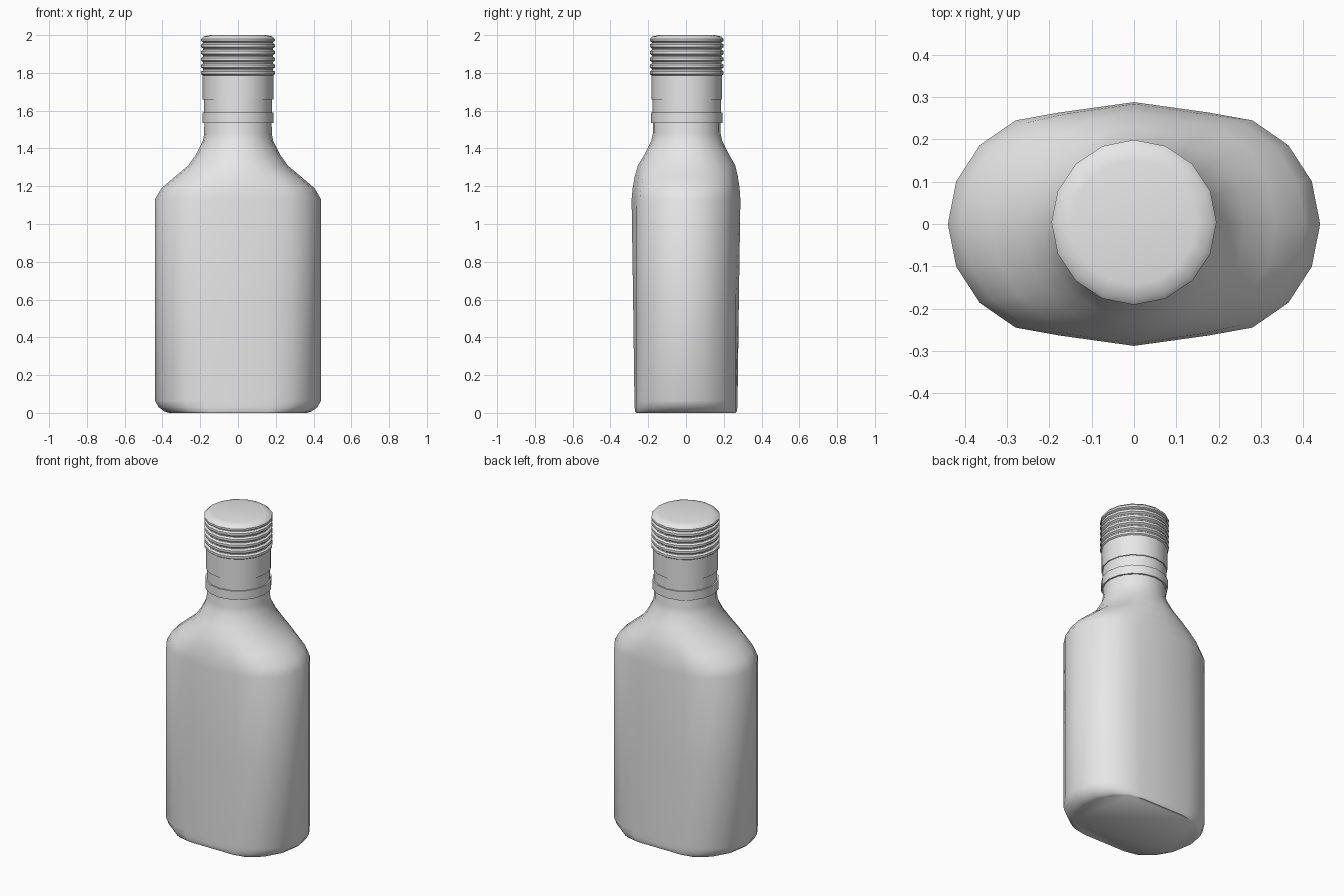
import bpy, bmesh, math

cube = bpy.data.objects.get("Cube")
if cube:
    bpy.data.objects.remove(cube, do_unlink=True)

grey = bpy.data.materials.new("plain grey")
grey.use_nodes = True
grey.diffuse_color = (0.8, 0.8, 0.8, 1)
grey.node_tree.nodes["Principled BSDF"].inputs["Base Color"].default_value = (0.8, 0.8, 0.8, 1)

SHIFT = 0.004  # the neck and cap sit very slightly towards the back


def loft(name, rings, angle=35):
    """Skin a stack of closed rings and close both ends."""
    bm = bmesh.new()
    loops = [[bm.verts.new(p) for p in ring] for ring in rings]
    n = len(loops[0])
    for low, high in zip(loops, loops[1:]):
        for i in range(n):
            j = (i + 1) % n
            bm.faces.new((low[i], low[j], high[j], high[i]))
    bm.faces.new(loops[0][::-1])
    bm.faces.new(loops[-1])
    bmesh.ops.recalc_face_normals(bm, faces=bm.faces)
    mesh = bpy.data.meshes.new(name)
    bm.to_mesh(mesh)
    bm.free()
    mesh.materials.append(grey)
    obj = bpy.data.objects.new(name, mesh)
    bpy.context.collection.objects.link(obj)
    bpy.ops.object.select_all(action='DESELECT')
    obj.select_set(True)
    bpy.context.view_layer.objects.active = obj
    bpy.ops.object.shade_smooth_by_angle(angle=math.radians(angle))
    return obj


def lathe(name, profile, sides=16):
    """Turn a (radius, height) profile around the neck axis."""
    turn = [math.tau * i / sides for i in range(sides)]
    return loft(name, [[(r * math.cos(a), r * math.sin(a) + SHIFT, z) for a in turn]
                       for r, z in profile])


# Quarter of the flask cross-section, from the side to the middle of the back
QUARTER = [(1, 0), (0.955, 0.35), (0.83, 0.645), (0.636, 0.85), (0.4, 0.915), (0, 1)]
DEPTH = 0.288


def flask_ring(z, rx, ry, roundness):
    """Flask section blended towards a circle; the base flattens the bulge."""
    quarter = []
    for i, (u, v) in enumerate(QUARTER):
        a = math.radians(18 * i)
        if roundness == 0:
            x, y = rx * u, min(DEPTH * v, ry)
        else:
            x = rx * (u + (math.cos(a) - u) * roundness)
            y = ry * (v + (math.sin(a) - v) * roundness)
        quarter.append((x, y))
    half = quarter + [(-x, y) for x, y in quarter[-2::-1]]
    full = half + [(x, -y) for x, y in half[-2:0:-1]]
    return [(x, y + SHIFT * roundness, z) for x, y in full]


# Flask body: height, half width, half depth, roundness
body = [
    (0.0, 0.365, 0.262, 0), (0.008, 0.39, 0.27, 0), (0.03, 0.42, 0.272, 0),
    (0.065, 0.44, 0.273, 0), (0.6, 0.44, 0.28, 0), (1.13, 0.44, 0.288, 0),
    (1.19, 0.405, 0.283, 0.15), (1.25, 0.335, 0.273, 0.4), (1.31, 0.263, 0.258, 0.8),
    (1.37, 0.221, 0.223, 1), (1.44, 0.186, 0.188, 1), (1.48, 0.179, 0.179, 1),
    (1.8, 0.176, 0.176, 1),
]
loft("flask_body", [flask_ring(*row) for row in body], 40)

# Ring below the cap and the smooth skirt of the cap
lathe("neck_ring", [(0.172, 1.535), (0.189, 1.535), (0.189, 1.59), (0.172, 1.59)])
lathe("neck_band", [(0.17, 1.58), (0.181, 1.58), (0.181, 1.67), (0.17, 1.67)])
lathe("cap_skirt", [(0.172, 1.658), (0.187, 1.658), (0.187, 1.81), (0.172, 1.81)])

# Ridged screw cap with a chamfered top
ridges = [(0.175, 1.785)]
for k in range(5):
    z = 1.785 + 0.036 * k
    ridges += [(0.184, z), (0.195, z + 0.008), (0.195, z + 0.022), (0.184, z + 0.03)]
ridges += [(0.184, 1.962), (0.195, 1.968), (0.195, 1.98), (0.182, 1.993), (0.147, 2.0)]
lathe("screw_cap", ridges)
